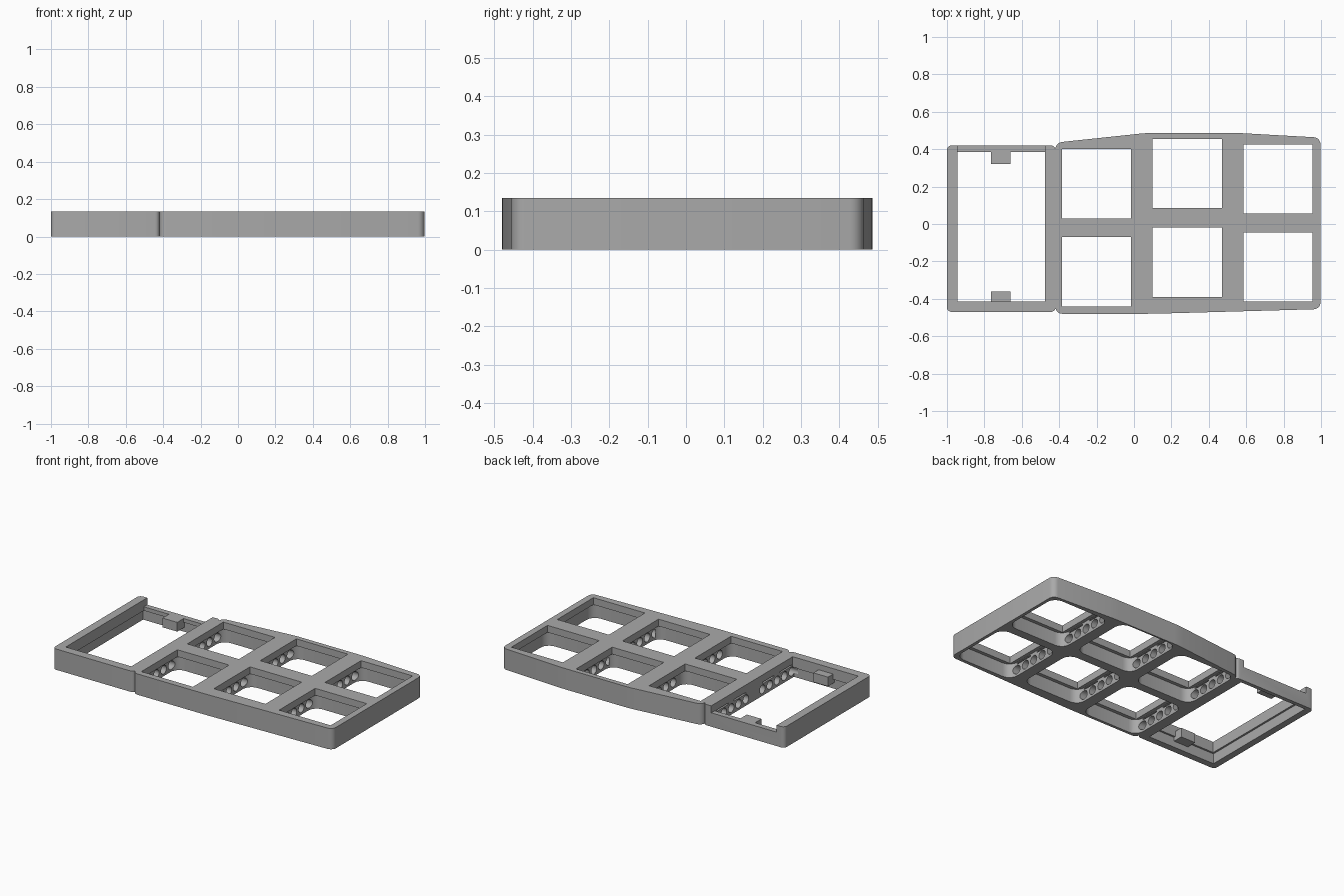
import bpy, bmesh, math
from mathutils import Matrix

cube = bpy.data.objects.get("Cube")
if cube:
    bpy.data.objects.remove(cube)

HEIGHT = 0.135
LIP = 0.09          # underside of the lip around each key opening
FLARE = 0.022       # how far the pockets widen under the lip

grey = bpy.data.materials.new("mid grey")
grey.use_nodes = True
grey.diffuse_color = (0.4, 0.4, 0.4, 1)
grey.node_tree.nodes["Principled BSDF"].inputs["Base Color"].default_value = (0.4, 0.4, 0.4, 1)


def add_object(name, bm):
    bmesh.ops.recalc_face_normals(bm, faces=bm.faces)
    mesh = bpy.data.meshes.new(name)
    bm.to_mesh(mesh)
    bm.free()
    mesh.materials.append(grey)
    obj = bpy.data.objects.new(name, mesh)
    bpy.context.collection.objects.link(obj)
    return obj


def prism(name, points, z0, z1, radius=0):
    """Extruded outline with optional rounded corners."""
    bm = bmesh.new()
    bm.faces.new([bm.verts.new((x, y, z0)) for x, y in points])
    if radius:
        bmesh.ops.bevel(bm, geom=bm.verts[:], offset=radius, segments=5,
                        profile=0.5, affect='VERTICES')
    out = bmesh.ops.extrude_face_region(bm, geom=bm.faces[:])
    top = [v for v in out["geom"] if isinstance(v, bmesh.types.BMVert)]
    bmesh.ops.translate(bm, verts=top, vec=(0, 0, z1 - z0))
    return add_object(name, bm)


def box(name, x0, x1, y0, y1, z0, z1, radius=0):
    return prism(name, [(x0, y0), (x1, y0), (x1, y1), (x0, y1)], z0, z1, radius)


def tunnel(x0, x1, y, z, radius):
    """Round cutter lying along x."""
    bm = bmesh.new()
    place = Matrix.Translation(((x0 + x1) / 2, y, z)) @ Matrix.Rotation(math.pi / 2, 4, 'Y')
    bmesh.ops.create_cone(bm, cap_ends=True, segments=16, radius1=radius,
                          radius2=radius, depth=x1 - x0, matrix=place)
    return add_object("tunnel_cutter", bm)


def cut(target, cutters):
    for cutter in cutters:
        cutter.hide_render = True
        mod = target.modifiers.new("cut", 'BOOLEAN')
        mod.operation = 'DIFFERENCE'
        mod.solver = 'EXACT'
        mod.object = cutter
    depsgraph = bpy.context.evaluated_depsgraph_get()
    mesh = bpy.data.meshes.new_from_object(target.evaluated_get(depsgraph))
    target.modifiers.clear()
    target.data = mesh


# Main key housing with a slightly bowed outline
key_housing = prism("key_housing", [
    (-0.42, -0.48), (0.1, -0.48), (0.997, -0.455), (0.997, 0.462),
    (0.55, 0.487), (0.07, 0.487), (-0.42, 0.435)], 0, HEIGHT, 0.035)

# Side bay frame
side_bay = box("side_bay_frame", -1, -0.419, -0.47, 0.42, 0, HEIGHT, 0.025)

# Key openings, flared pockets, wiring tunnels and slots
openings, channels, divider_channels = [], [], []
columns = [(-0.385, (0.03, -0.44)), (0.1, (0.085, -0.39)), (0.585, (0.055, -0.415))]
SIZE = 0.37
for x, rows in columns:
    for y in rows:
        openings.append(box("opening_cutter", x, x + SIZE, y, y + SIZE, -0.1, 0.3))
        openings.append(box("pocket_cutter", x - FLARE, x + SIZE + FLARE,
                            y - FLARE, y + SIZE + FLARE, -0.12, LIP, 0.06))
        first = x < -0.3
        start, end = x - (0.12 if first else 0.1), x + 0.1
        middle = y + SIZE / 2
        group = [tunnel(start, end, middle + i * 0.075, 0.042, 0.028)
                 for i in range(-2, 3)]
        group += [box("slot_cutter", start, end, middle + s * 0.09 - 0.06,
                      middle + s * 0.09 + 0.06, 0.077, 0.087) for s in (-1, 1)]
        channels += group
        if first:
            divider_channels += group

# Bay opening, stepped wider below, with a lowered back wall
bay_cutters = [
    box("bay_cutter", -0.945, -0.475, -0.415, 0.385, -0.1, 0.3),
    box("bay_step_cutter", -0.957, -0.475, -0.427, 0.395, -0.12, 0.065),
    box("back_notch_cutter", -0.945, -0.475, 0.3, 0.5, LIP, 0.32)]

cut(key_housing, openings + channels)
cut(side_bay, bay_cutters + divider_channels)
for cutter in openings + channels + bay_cutters:
    bpy.data.objects.remove(cutter)

# Retaining tabs inside the bay
box("back_tab", -0.765, -0.66, 0.32, 0.4, 0.03, LIP)
box("front_tab", -0.765, -0.66, -0.435, -0.362, 0.04, 0.1)

# Crisp edges with smooth rounded corners
bpy.ops.object.select_all(action='DESELECT')
for obj in (key_housing, side_bay):
    obj.select_set(True)
bpy.context.view_layer.objects.active = key_housing
bpy.ops.object.shade_smooth_by_angle(angle=math.radians(25))
